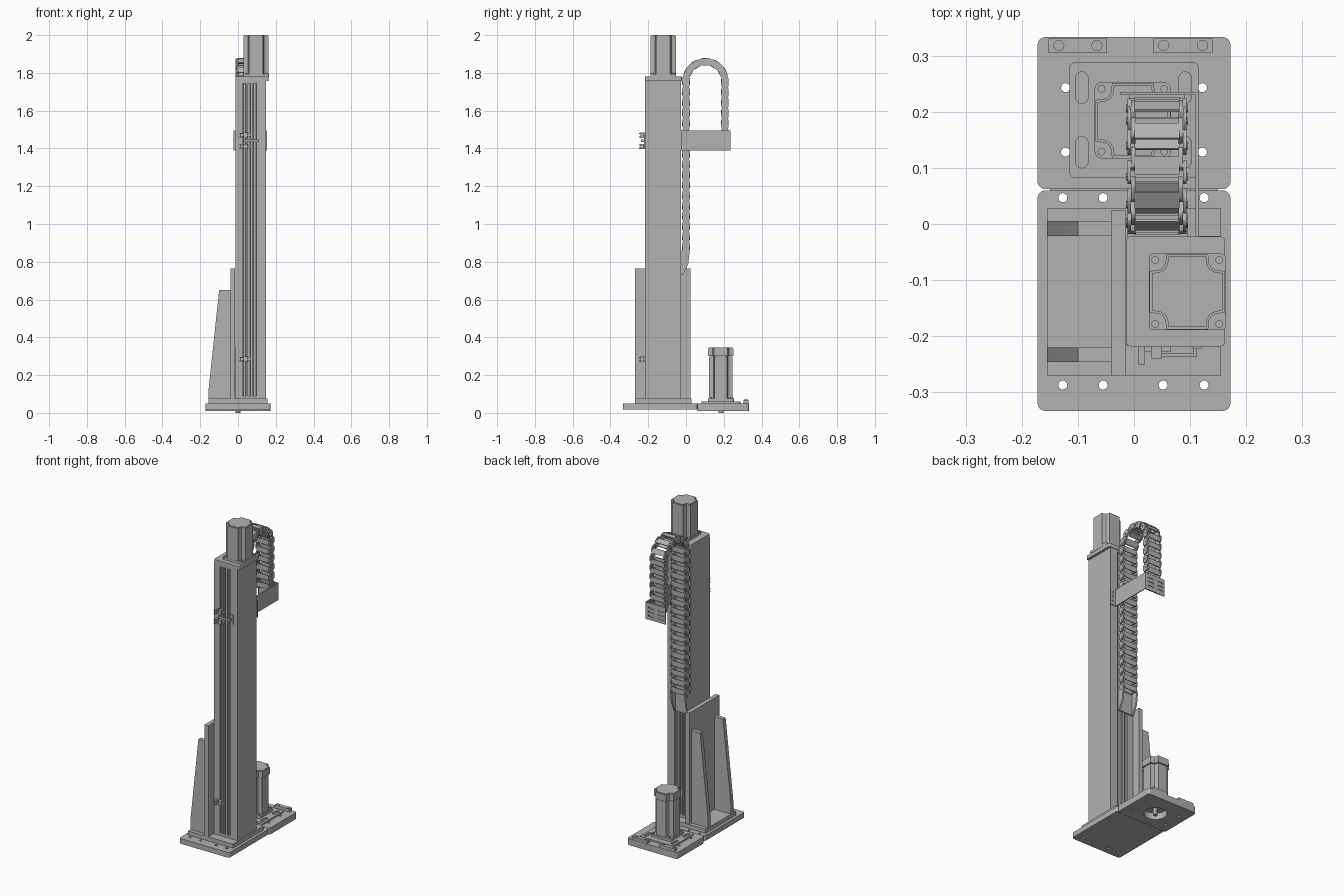
import bpy, bmesh, math
from mathutils import Matrix, Vector

cube = bpy.data.objects.get("Cube")
if cube:
    bpy.data.objects.remove(cube)

grey = bpy.data.materials.new("machined_grey")
grey.use_nodes = True
tone = (0.45, 0.45, 0.45, 1)
grey.diffuse_color = tone
grey.node_tree.nodes["Principled BSDF"].inputs["Base Color"].default_value = tone


def finish(name, bm):
    bmesh.ops.recalc_face_normals(bm, faces=bm.faces)
    mesh = bpy.data.meshes.new(name)
    bm.to_mesh(mesh)
    bm.free()
    mesh.materials.append(grey)
    ob = bpy.data.objects.new(name, mesh)
    bpy.context.collection.objects.link(ob)
    return ob


def add_box(bm, x, y, z, matrix=Matrix()):
    centre = Vector([(a + b) / 2 for a, b in (x, y, z)])
    size = [b - a for a, b in (x, y, z)]
    m = matrix @ Matrix.Translation(centre) @ Matrix.Diagonal((*size, 1))
    bmesh.ops.create_cube(bm, size=1, matrix=m)


def add_prism(bm, pts, lo, hi, axis="z", matrix=Matrix()):
    # Extrude a 2D outline along z, x (outline in yz) or y (outline in xz)
    place = {"z": lambda a, b: (a, b, lo), "x": lambda a, b: (lo, a, b),
             "y": lambda a, b: (a, lo, b)}[axis]
    face = bm.faces.new([bm.verts.new(matrix @ Vector(place(*p))) for p in pts])
    step = {"z": (0, 0, 1), "x": (1, 0, 0), "y": (0, 1, 0)}[axis]
    new = bmesh.ops.extrude_face_region(bm, geom=[face])["geom"]
    shift = matrix.to_3x3() @ Vector(step) * (hi - lo)
    bmesh.ops.translate(bm, vec=shift, verts=[v for v in new if isinstance(v, bmesh.types.BMVert)])


def box(name, *ranges):
    bm = bmesh.new()
    add_box(bm, *ranges)
    return finish(name, bm)


def prism(name, pts, lo, hi, axis="z"):
    bm = bmesh.new()
    add_prism(bm, pts, lo, hi, axis)
    return finish(name, bm)


def rounded(cx, cy, hx, hy, r, n=5):
    pts = []
    for k, (sx, sy) in enumerate(((1, 1), (-1, 1), (-1, -1), (1, -1))):
        for i in range(n + 1):
            a = math.pi / 2 * (k + i / n)
            pts.append((cx + sx * (hx - r) + r * math.cos(a), cy + sy * (hy - r) + r * math.sin(a)))
    return pts


def circle(cx, cy, r, n=20):
    return [(cx + r * math.cos(i * math.tau / n), cy + r * math.sin(i * math.tau / n)) for i in range(n)]


def cut(ob, outlines, lo, hi, axis="z"):
    bm = bmesh.new()
    for pts in outlines:
        add_prism(bm, pts, lo, hi, axis)
    cutter = finish("cutter", bm)
    cutter.hide_render = True
    mod = ob.modifiers.new("cut", "BOOLEAN")
    mod.operation, mod.solver, mod.object = "DIFFERENCE", "EXACT", cutter
    graph = bpy.context.evaluated_depsgraph_get()
    ob.data = bpy.data.meshes.new_from_object(ob.evaluated_get(graph))
    ob.modifiers.clear()
    bpy.data.objects.remove(cutter)


def screws(name, points, lo, hi, r=0.007):
    bm = bmesh.new()
    for p in points:
        add_prism(bm, circle(*p, r, 12), lo, hi)
    return finish(name, bm)


def motor(name, cx, cy, h, lo, hi, notch=0.03):
    # Square body with scooped corners and a softened top edge
    pts = []
    for k in range(4):
        c, s = round(math.cos(k * math.pi / 2)), round(math.sin(k * math.pi / 2))
        for u, v in ((0, 1), (0.55, 0.93), (0.8, 0.8), (0.93, 0.55), (1, 0)):
            a, b = h - u * notch, h - v * notch
            pts.append((cx + a * c - b * s, cy + a * s + b * c))
    ob = prism(name, pts, lo, hi)
    bm = bmesh.new()
    bm.from_mesh(ob.data)
    rim = [e for e in bm.edges if all(v.co.z > hi - 0.001 for v in e.verts)]
    bmesh.ops.bevel(bm, geom=rim, offset=0.004, segments=2, affect="EDGES")
    bm.to_mesh(ob.data)
    bm.free()


# Base plates
row = (-0.127, -0.055, 0.052, 0.125)
front_plate = prism("front_base_plate", rounded(0, -0.1365, 0.172, 0.1965, 0.014), 0.018, 0.05)
cut(front_plate, [circle(x, y, 0.008) for x in row for y in (-0.287, 0.047)], -0.1, 0.2)
rear_plate = prism("rear_base_plate", rounded(0, 0.1975, 0.172, 0.1355, 0.014), 0.01, 0.05)
cut(rear_plate, [circle(x, y, 0.008) for x in (-0.122, 0.122) for y in (0.128, 0.243)]
    + [circle(0, 0.185, 0.065, 32)], -0.1, 0.2)
box("base_joint_strip", (-0.15, 0.15), (0.055, 0.067), (0.02, 0.046))

# Raised rear mount, lugs and their screws
mount = prism("motor_mount_plate", rounded(0, 0.185, 0.115, 0.103, 0.01), 0.05, 0.06)
cut(mount, [rounded(x, y, 0.011, 0.028, 0.0109) for x in (-0.093, 0.091) for y in (0.128, 0.243)], 0, 0.2)
for side, lo, hi in (("right", -0.152, -0.048), ("left", 0.035, 0.14)):
    box(side + "_lug", (lo, hi), (0.305, 0.331), (0.05, 0.068))
    screws(side + "_lug_screws", [(lo + 0.018, 0.318), (hi - 0.018, 0.318)], 0.068, 0.071, 0.01)

# Lower motor
prism("lower_motor_flange", rounded(-0.002, 0.185, 0.068, 0.068, 0.012), 0.06, 0.075)
screws("flange_screws", [(x, y) for x in (-0.058, 0.054) for y in (0.129, 0.241)], 0.075, 0.082)
motor("lower_motor_body", -0.002, 0.184, 0.062, 0.075, 0.3)
motor("lower_motor_cap", -0.002, 0.184, 0.067, 0.3, 0.345)
screws("lower_motor_shaft", [(0, 0.185)], 0, 0.06, 0.013)

# Foot plate, upright and gussets
box("foot_plate", (-0.155, 0.155), (-0.27, 0.028), (0.05, 0.075))
box("upright_plate", (-0.041, -0.015), (-0.27, 0.024), (0.075, 0.765))
gusset = ((-0.155, 0.075), (-0.041, 0.075), (-0.041, 0.65), (-0.1, 0.65), (-0.155, 0.13))
for name, y in (("front_gusset", -0.246), ("back_gusset", -0.021)):
    prism(name, gusset, y, y + 0.026, "y")

# Column with long slots along the front and back
column = box("column", (-0.013, 0.147), (-0.217, -0.026), (0.075, 1.757))
slots = [rounded((a + b) / 2, y, (b - a) / 2, 0.015, 0.002, 1)
         for a, b in ((0.027, 0.042), (0.052, 0.066), (0.08, 0.097)) for y in (-0.217, -0.026)]
cut(column, slots, 0.09, 1.745)
cap = prism("column_cap", rounded(0.074, -0.12, 0.088, 0.098, 0.008), 1.757, 1.78)

# Upper motor
prism("upper_motor_flange", rounded(0.095, -0.121, 0.068, 0.068, 0.006), 1.78, 1.795)
screws("upper_flange_screws", [(x, y) for x in (0.038, 0.152) for y in (-0.178, -0.064)], 1.795, 1.8)
motor("upper_motor_body", 0.095, -0.121, 0.067, 1.795, 2.0)

# Position sensors on the front
def sensor(name, z, direction=1):
    bm = bmesh.new()
    add_box(bm, (0.012, 0.065), (-0.228, -0.212), (z - 0.008, z + 0.008))
    for dz in (-0.012, 0.006):
        add_box(bm, (0.008, 0.02), (-0.25, -0.217), (z + dz, z + dz + 0.006))
    add_box(bm, (0.03, 0.05), (-0.24, -0.217), (z - 0.014, z + 0.014))
    finish(name, bm)

for name, z in (("lower_sensor", 0.285), ("middle_sensor", 1.41), ("upper_sensor", 1.47)):
    sensor(name, z)
bm = bmesh.new()
add_box(bm, (0.03, 0.112), (-0.237, -0.231), (1.433, 1.447))
add_box(bm, (0.106, 0.112), (-0.237, -0.21), (1.433, 1.447))
add_box(bm, (0.104, 0.12), (-0.222, -0.212), (1.41, 1.47))
finish("sensor_flag", bm)

# Cable chain arm
tab = box("arm_column_tab", (0.112, 0.153), (-0.026, -0.021), (1.39, 1.495))
cut(tab, [circle(0.136, z, 0.006) for z in (1.415, 1.442, 1.47)], -0.1, 0.1, "y")
box("arm_side", (0.11, 0.115), (-0.024, 0.235), (1.39, 1.495))
end = box("arm_end", (-0.025, 0.115), (0.23, 0.235), (1.39, 1.495))
cut(end, [rounded(x, z, 0.02, 0.005, 0.0049) for x in (0.008, 0.075) for z in (1.415, 1.44, 1.465)], 0.2, 0.3, "y")

# Cable chain: links follow up, around and down
RADIUS, MID, LOW, BEND = 0.103, 0.103, 0.85, 1.755
UP, ARC, DOWN = BEND - LOW, math.pi * RADIUS, BEND - 1.45


def chain_frame(s):
    if s < UP:
        pos, angle = (0, LOW + s), 0
    elif s < UP + ARC:
        angle = (s - UP) / RADIUS
        pos = (MID - RADIUS * math.cos(angle), BEND + RADIUS * math.sin(angle))
    else:
        pos, angle = (2 * MID, BEND - (s - UP - ARC)), math.pi
    return Matrix.Translation((0.041, *pos)) @ Matrix.Rotation(-angle, 4, "X")


count = 28
pitch = (UP + ARC + DOWN) / count
bm = bmesh.new()
for i in range(count):
    m = chain_frame((i + 0.5) * pitch)
    for s in (-1, 1):
        rear = rounded(0, -0.012, 0.018, 0.021, 0.012, 3)
        fore = rounded(0, 0.012, 0.018, 0.021, 0.012, 3)
        for outline, a, b in ((rear, 0.046, 0.053), (fore, 0.038, 0.046)):
            lo, hi = sorted((s * a, s * b))
            add_prism(bm, outline, lo, hi, "x", m)
        lo, hi = sorted((s * 0.053, s * 0.055))
        add_prism(bm, circle(0, -0.02, 0.007, 10), lo, hi, "x", m)
    for y in (-0.02, 0.015):
        add_box(bm, (-0.04, 0.04), (y, y + 0.005), (-0.016, 0.016), m)
finish("cable_chain", bm)

# Chain end brackets
wedge = ((-0.024, 0.73), (-0.016, 0.73), (0.012, 0.79), (0.02, 0.86), (-0.018, 0.86))
for name, lo in (("chain_foot_right", -0.012), ("chain_foot_left", 0.085)):
    prism(name, wedge, lo, lo + 0.01, "x")
box("chain_foot_back", (-0.012, 0.095), (-0.026, -0.018), (0.73, 0.86))
box("chain_head", (-0.008, 0.09), (0.215, 0.231), (1.4, 1.48))

# Smooth the round parts and keep the hard edges
bpy.ops.object.select_all(action="DESELECT")
for ob in bpy.context.collection.objects:
    if ob.type == "MESH" and ob.data.materials and ob.data.materials[0] == grey:
        ob.select_set(True)
        bpy.context.view_layer.objects.active = ob
bpy.ops.object.shade_smooth_by_angle(angle=math.radians(30))
